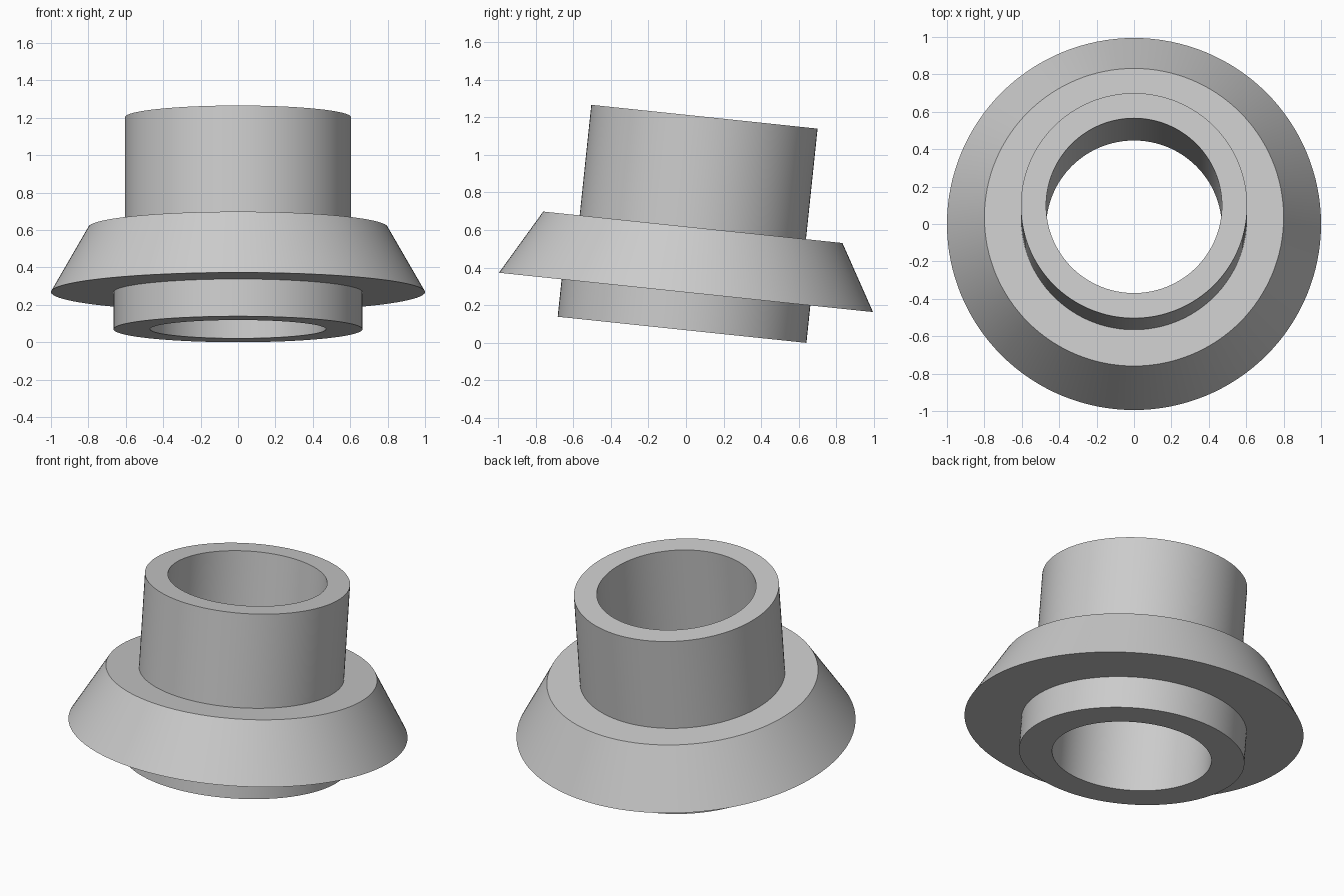
import bpy, bmesh, math
from mathutils import Matrix

cube = bpy.data.objects.get("Cube")
if cube:
    bpy.data.objects.remove(cube, do_unlink=True)

SEGMENTS = 128
TILT = math.radians(-6)
BOTTOM_CENTRE = (0, -0.021, 0.0695)

# Plain grey material
grey = bpy.data.materials.new("plain grey")
grey.use_nodes = True
color = (0.6, 0.6, 0.6, 1)
grey.diffuse_color = color
grey.node_tree.nodes["Principled BSDF"].inputs["Base Color"].default_value = color


def lathe(name, profile):
    """Revolve a closed (radius, height) profile around the tilted axis."""
    bm = bmesh.new()
    rings = []
    for radius, height in profile:
        rings.append([bm.verts.new((radius * math.cos(a), radius * math.sin(a), height))
                      for a in (math.tau * i / SEGMENTS for i in range(SEGMENTS))])
    for lower, upper in zip(rings, rings[1:] + rings[:1]):
        for i in range(SEGMENTS):
            j = (i + 1) % SEGMENTS
            bm.faces.new((lower[i], lower[j], upper[j], upper[i]))
    bmesh.ops.recalc_face_normals(bm, faces=bm.faces)
    mesh = bpy.data.meshes.new(name)
    bm.to_mesh(mesh)
    bm.free()
    mesh.materials.append(grey)
    obj = bpy.data.objects.new(name, mesh)
    obj.matrix_world = Matrix.Translation(BOTTOM_CENTRE) @ Matrix.Rotation(TILT, 4, "X")
    bpy.context.collection.objects.link(obj)
    bpy.ops.object.select_all(action="DESELECT")
    obj.select_set(True)
    bpy.context.view_layer.objects.active = obj
    bpy.ops.object.shade_smooth_by_angle(angle=math.radians(25))
    return obj


# Hollow sleeve: base ring, conical flange and upper tube in one solid
bore, base, rim, shoulder, tube = 0.47, 0.665, 1.0, 0.8, 0.605
flange_low, flange_high, top = 0.2, 0.548, 1.139
lathe("flanged_sleeve", [
    (bore, 0), (base, 0),
    (base, flange_low), (rim, flange_low),
    (shoulder, flange_high), (tube, flange_high),
    (tube, top), (bore, top),
])
